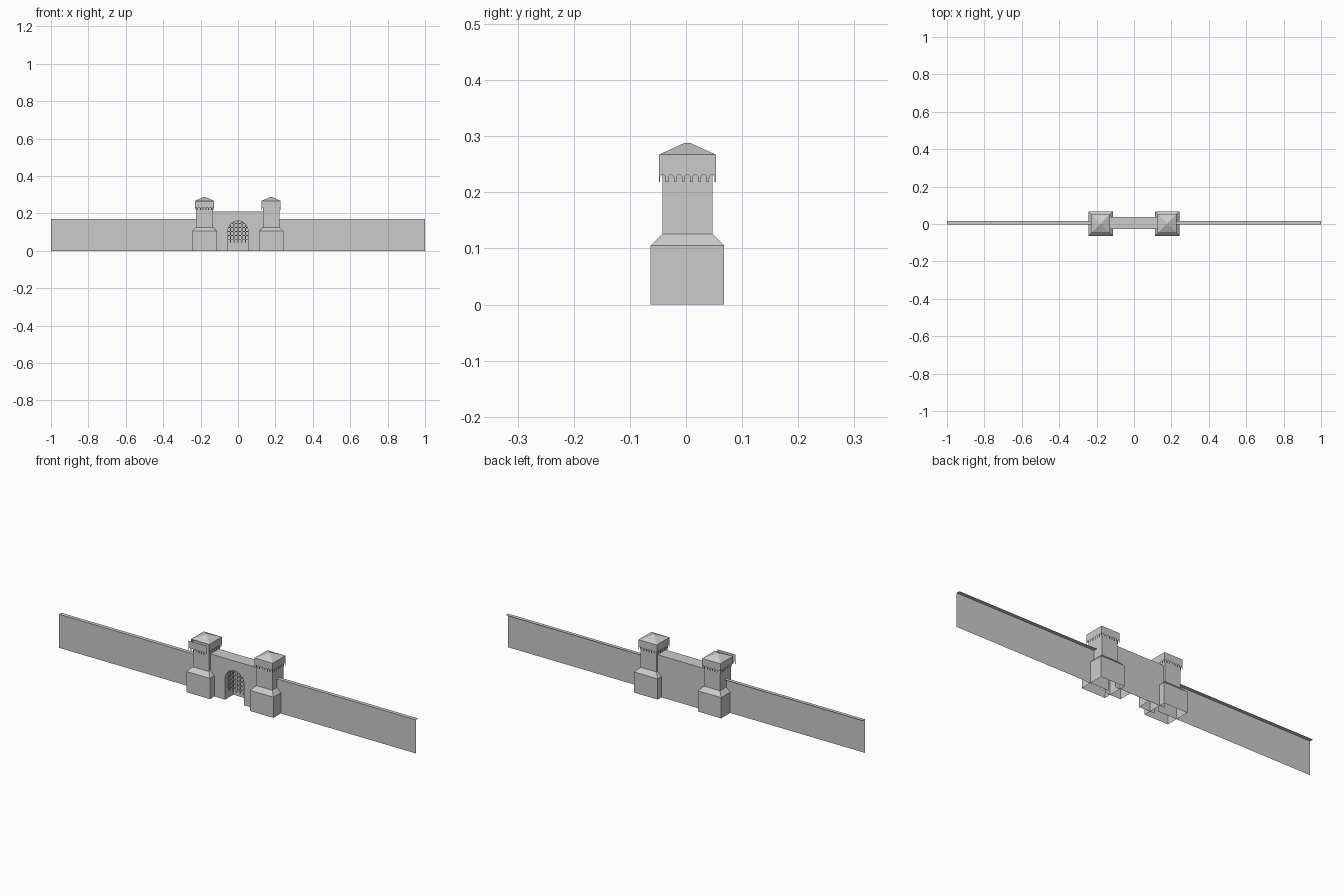
import bpy, bmesh, math

if "Cube" in bpy.data.objects:
    bpy.data.objects.remove(bpy.data.objects["Cube"])

grey = bpy.data.materials.new("stone_grey")
grey.diffuse_color = (0.6, 0.6, 0.6, 1)
grey.use_nodes = True
grey.node_tree.nodes["Principled BSDF"].inputs["Base Color"].default_value = grey.diffuse_color


def make(name, verts, faces):
    me = bpy.data.meshes.new(name)
    me.from_pydata(verts, [], faces)
    bm = bmesh.new()
    bm.from_mesh(me)
    bmesh.ops.recalc_face_normals(bm, faces=bm.faces)
    bmesh.ops.triangulate(bm, faces=[f for f in bm.faces if len(f.verts) > 4])
    bm.to_mesh(me)
    bm.free()
    me.materials.append(grey)
    ob = bpy.data.objects.new(name, me)
    bpy.context.collection.objects.link(ob)
    return ob


def stack(name, cx, cy, rings, cap):
    # square rings (half width, z) joined upwards, open underneath
    v, f = [], []
    for h, z in rings:
        v += [(cx - h, cy - h, z), (cx + h, cy - h, z), (cx + h, cy + h, z), (cx - h, cy + h, z)]
    for r in range(len(rings) - 1):
        for i in range(4):
            j = (i + 1) % 4
            f.append((r * 4 + i, r * 4 + j, r * 4 + 4 + j, r * 4 + 4 + i))
    if cap:
        n = len(v)
        f.append((n - 4, n - 3, n - 2, n - 1))
    return make(name, v, f)


def corbel_profile(h, z0, z1, n=7):
    # flat panel with a row of small round arches along its lower edge
    pts = [(-h, z1), (-h, z0)]
    pitch = 2 * h / n
    r = pitch * 0.34
    spring = z0 + 0.008
    for k in range(n):
        c = -h + pitch * (k + 0.5)
        pts.append((c - r, z0))
        for a in range(7):
            t = math.pi * (1 - a / 6)
            pts.append((c + r * math.cos(t), spring + r * 1.1 * math.sin(t)))
        pts.append((c + r, z0))
    return pts + [(h, z0), (h, z1)]


CY = 0.0025
for side, cx in (("left", -0.179), ("right", 0.177)):
    # tower body with sloped plinth, and pyramid roof
    stack(side + "_tower", cx, CY, [(0.0655, 0), (0.0655, 0.105), (0.0445, 0.126), (0.0445, 0.267)], False)
    stack(side + "_roof", cx, CY, [(0.051, 0.267), (0.005, 0.288)], True)
    # arched corbel panels; the left front one stands further forward
    h = 0.051
    prof = corbel_profile(h, 0.218, 0.267)
    for i in range(4):
        d = 0.0705 if (side == "left" and i == 0) else h
        c, s = round(math.cos(i * math.pi / 2)), round(math.sin(i * math.pi / 2))
        v = [(cx + u * c + d * s, CY + u * s - d * c, z) for u, z in prof]
        make(f"{side}_corbel_{i}", v, [tuple(range(len(v)))])

# long side walls: front sheet with a coping ledge behind it
for side, s in (("left", -1), ("right", 1)):
    a, b = s * 0.14, s * 1.0
    make(side + "_wall",
         [(a, -0.004, 0), (b, -0.004, 0), (b, -0.004, 0.17), (a, -0.004, 0.17), (b, 0.015, 0.17), (a, 0.015, 0.17)],
         [(0, 1, 2, 3), (3, 2, 4, 5)])

# gatehouse front with arched opening
GW, GH, YF, YB = 0.14, 0.21, -0.028, 0.038
AR, SP, RISE = 0.053, 0.107, 0.053
arch = [(-AR, 0)] + [(-AR * math.cos(math.pi * k / 16), SP + RISE * math.sin(math.pi * k / 16)) for k in range(17)] + [(AR, 0)]
outline = [(-GW, 0)] + arch + [(GW, 0), (GW, GH), (-GW, GH)]
make("gate_front", [(x, YF, z) for x, z in outline], [tuple(range(len(outline)))])
n = len(arch)
make("gate_reveal", [(x, YF, z) for x, z in arch] + [(x, YB, z) for x, z in arch],
     [(i, i + 1, n + i + 1, n + i) for i in range(n - 1)])
# gatehouse top and back
make("gate_back", [(-GW, YF, GH), (GW, YF, GH), (GW, YB, GH), (-GW, YB, GH), (-GW, YB, 0), (GW, YB, 0)],
     [(0, 1, 2, 3), (3, 2, 5, 4)])


def bar(name, x0, x1, y0, y1, z0, z1, point=0):
    m = ((x0 + x1) / 2, (y0 + y1) / 2, z0 - point)
    v = [(x, y, z) for z in (z0, z1) for x, y in ((x0, y0), (x1, y0), (x1, y1), (x0, y1))] + [m]
    f = [(0, 1, 5, 4), (1, 2, 6, 5), (2, 3, 7, 6), (3, 0, 4, 7), (4, 5, 6, 7)]
    f += [(i, (i + 1) % 4, 8) for i in range(4)]
    make(name, v, f)


# portcullis: pointed uprights and cross bars trimmed to the arch
for k in range(-2, 3):
    x = k * 0.02
    top = SP + RISE * math.sqrt(1 - (x / AR) ** 2)
    bar(f"portcullis_upright_{k + 2}", x - 0.003, x + 0.003, -0.014, -0.008, 0.05, top, 0.01)
for k in range(5):
    z = 0.062 + k * 0.021
    w = AR * math.sqrt(max(0, 1 - (max(0, z - SP) / RISE) ** 2))
    bar(f"portcullis_cross_bar_{k}", -w, w, -0.013, -0.009, z - 0.0025, z + 0.0025)
